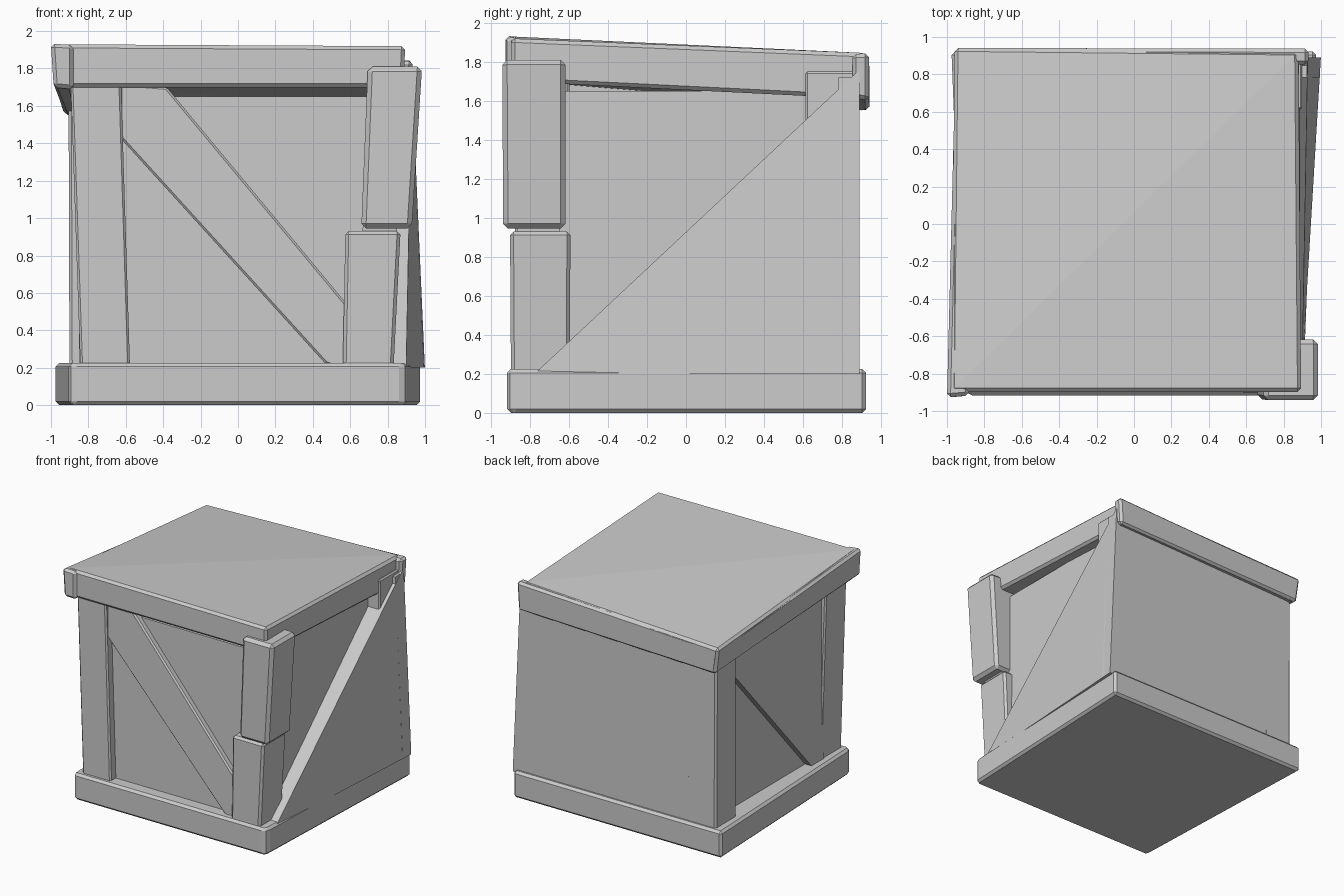
import bpy, bmesh
from mathutils import Vector

if "Cube" in bpy.data.objects:
    bpy.data.objects.remove(bpy.data.objects["Cube"])


def loft(name, a, b, bevel=0.0, fold=False):
    """Closed solid between two matching polygons, with chamfered edges."""
    bm = bmesh.new()
    va = [bm.verts.new(p) for p in a]
    vb = [bm.verts.new(p) for p in b]
    n = len(va)
    for cap in (va[::-1] if not fold else va, vb):
        if fold:                      # four-sided cap creased from corner 0 to 2
            bm.faces.new((cap[0], cap[1], cap[2]))
            bm.faces.new((cap[0], cap[2], cap[3]))
        else:
            bm.faces.new(cap)
    for i in range(n):
        j = (i + 1) % n
        bm.faces.new((va[i], va[j], vb[j], vb[i]))
    bmesh.ops.recalc_face_normals(bm, faces=bm.faces)
    me = bpy.data.meshes.new(name)
    bm.to_mesh(me)
    bm.free()
    ob = bpy.data.objects.new(name, me)
    bpy.context.collection.objects.link(ob)
    if bevel:
        m = ob.modifiers.new("chamfer", 'BEVEL')
        m.width = bevel
        m.segments = 1
    return ob


def rect(x0, x1, y0, y1, z):
    return [(x0, y0, z), (x1, y0, z), (x1, y1, z), (x0, y1, z)]


def plate(name, pts, axis, d0, d1, bevel=0.0):
    """Outline in the xz or yz plane, extruded along the other axis."""
    put = (lambda p, d: (p[0], d, p[1])) if axis == 'y' else (lambda p, d: (d, p[0], p[1]))
    return loft(name, [put(p, d0) for p in pts], [put(p, d1) for p in pts], bevel)


# inner box that forms the recessed side panels
loft("inner_box", rect(-0.79, 0.79, -0.81, 0.82, 0.05), rect(-0.79, 0.79, -0.81, 0.82, 1.65))

# base, wider at the back
outline = [(-0.88, -0.92), (0.88, -0.92), (0.905, -0.89), (0.975, 0.92),
           (-0.975, 0.92), (-0.905, -0.89)]
loft("base", [(x, y, 0) for x, y in outline], [(x, y, 0.225) for x, y in outline], 0.02)

# lid, sagging to the back left and creased along its diagonal
loft("lid",
     [(-0.98, -0.90, 1.70), (0.885, -0.90, 1.70), (0.89, 0.92, 1.61), (-0.93, 0.935, 1.55)],
     [(-0.98, -0.90, 1.93), (0.895, -0.90, 1.92), (0.88, 0.92, 1.845), (-0.96, 0.94, 1.775)],
     0.02, fold=True)
# projecting end of the left lid beam
loft("lid_left_beam",
     [(-0.985, -0.93, 1.70), (-0.88, -0.92, 1.69), (-0.86, 0.92, 1.55), (-0.925, 0.92, 1.55)],
     [(-1.0, -0.93, 1.935), (-0.88, -0.92, 1.927), (-0.86, 0.92, 1.76), (-0.955, 0.92, 1.76)], 0.02)
# back lid beam, reaching past the right side
loft("lid_back_beam",
     [(-0.93, 0.85, 1.56), (0.92, 0.85, 1.62), (0.92, 0.935, 1.60), (-0.93, 0.938, 1.55)],
     [(-0.95, 0.85, 1.76), (0.935, 0.85, 1.84), (0.935, 0.935, 1.845), (-0.95, 0.938, 1.77)], 0.02)

# leaning front left post
loft("front_left_post", rect(-0.84, -0.575, -0.88, -0.60, 0.15),
     rect(-0.895, -0.625, -0.88, -0.60, 1.75), 0.012)

# broken front right post, upper half knocked outward
loft("front_right_post_lower", rect(0.56, 0.83, -0.90, -0.60, 0.15),
     rect(0.575, 0.87, -0.905, -0.595, 0.93), 0.018)
loft("front_right_post_upper", rect(0.66, 0.93, -0.94, -0.62, 0.945),
     rect(0.695, 0.985, -0.945, -0.62, 1.81), 0.025)
loft("front_right_post_splinter", rect(0.66, 0.85, -0.87, -0.65, 0.85),
     rect(0.68, 0.85, -0.87, -0.65, 1.1))

# back posts
loft("back_left_post", rect(-0.90, -0.63, 0.61, 0.888, 0.15),
     rect(-0.905, -0.64, 0.61, 0.885, 1.65), 0.015)
loft("back_right_post", rect(0.62, 0.88, 0.61, 0.88, 0.15),
     rect(0.62, 0.90, 0.61, 0.88, 1.75), 0.01)

# back board flush with the posts
plate("back_board", [(-0.86, 0.2), (0.995, 0.2), (0.925, 1.72), (-0.86, 1.65)], 'y', 0.78, 0.887)

# front diagonal brace
plate("front_brace", [(-0.63, 1.43), (0.47, 0.22), (0.62, 0.18), (0.60, 0.52),
                      (-0.38, 1.70), (-0.63, 1.72)], 'y', -0.79, -0.86, 0.012)

# left side brace
plate("left_brace", [(0.63, 1.45), (-0.47, 0.22), (-0.63, 0.20), (-0.63, 1.70), (0.63, 1.62)],
      'x', -0.77, -0.85)

# triangular board leaning out of the right side
outer = [(0.90, -0.78, 0.2), (1.0, 0.887, 0.2), (0.93, 0.887, 1.76)]
loft("right_triangle_board", [(0.78, y, z) for x, y, z in outer], outer)

# centre the model on x and y
bpy.context.view_layer.update()
dg = bpy.context.evaluated_depsgraph_get()
pts = [o.matrix_world @ Vector(c) for o in bpy.data.objects if o.type == 'MESH'
       for c in o.evaluated_get(dg).bound_box]
for i in (0, 1):
    mid = (min(p[i] for p in pts) + max(p[i] for p in pts)) / 2
    for o in bpy.data.objects:
        o.location[i] -= mid
